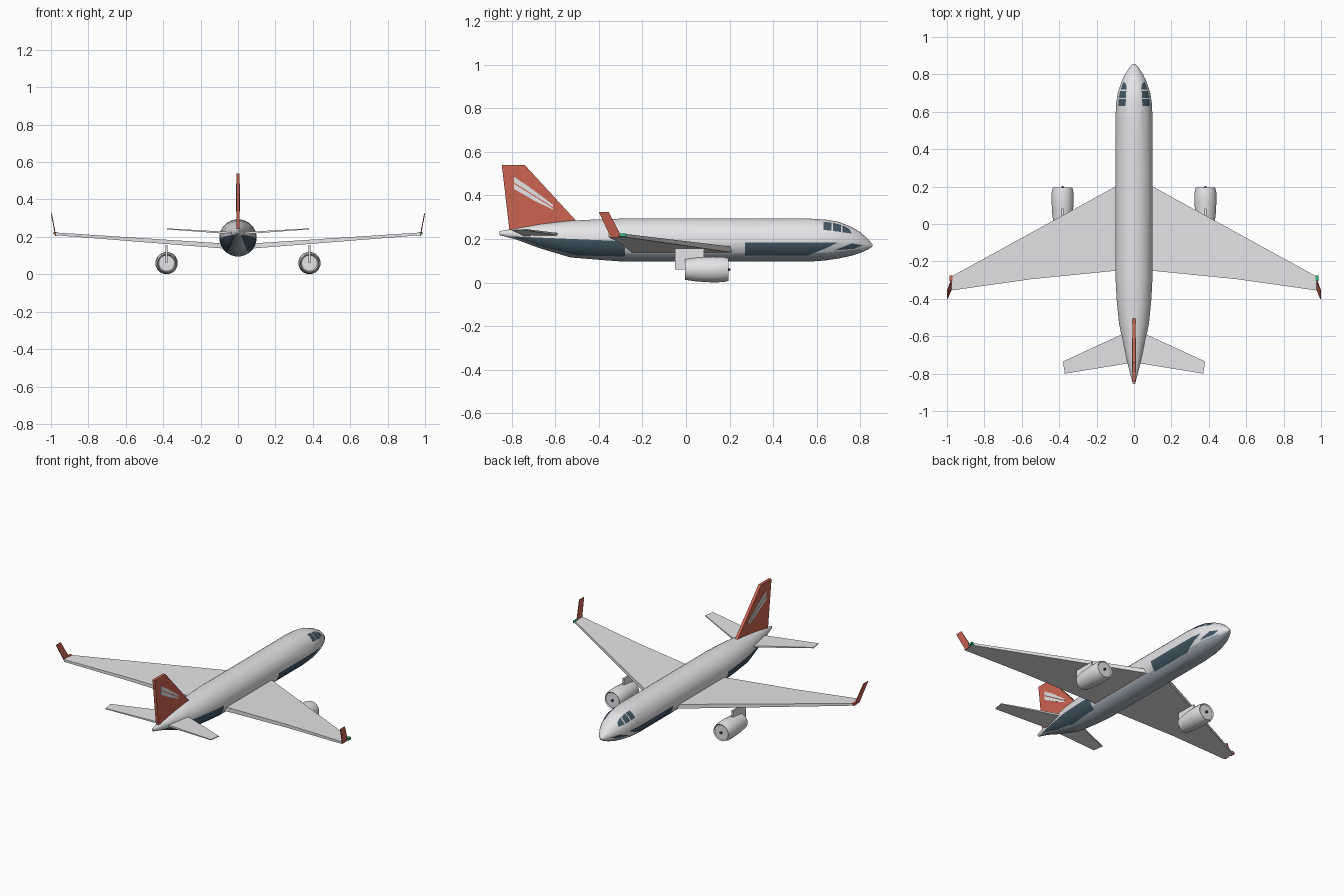
import bpy
import bmesh
import math
from mathutils import Vector

cube = bpy.data.objects.get("Cube")
if cube:
    bpy.data.objects.remove(cube, do_unlink=True)


def make_material(name, rgb):
    mat = bpy.data.materials.new(name)
    mat.use_nodes = True
    color = (*rgb, 1.0)
    mat.diffuse_color = color
    mat.node_tree.nodes["Principled BSDF"].inputs["Base Color"].default_value = color
    return mat


white = make_material("light grey paint", (0.78, 0.78, 0.8))
slate = make_material("dark slate", (0.055, 0.095, 0.13))
belly = make_material("belly blue grey", (0.42, 0.48, 0.54))
red = make_material("brick red", (0.6, 0.13, 0.085))
green = make_material("signal green", (0.03, 0.5, 0.19))


def finish(name, bm, materials, mirror=False, smooth=False):
    """Turn a bmesh into a named object."""
    bmesh.ops.recalc_face_normals(bm, faces=bm.faces)
    mesh = bpy.data.meshes.new(name)
    bm.to_mesh(mesh)
    bm.free()
    for mat in materials:
        mesh.materials.append(mat)
    if smooth:
        mesh.polygons.foreach_set("use_smooth", [True] * len(mesh.polygons))
        mesh.set_sharp_from_angle(angle=math.radians(35))
    obj = bpy.data.objects.new(name, mesh)
    bpy.context.collection.objects.link(obj)
    if mirror:
        obj.modifiers.new("mirror", "MIRROR")
    return obj


def loft(rings):
    """Skin a list of point rings and cap both ends."""
    bm = bmesh.new()
    rows = [[bm.verts.new(p) for p in ring] for ring in rings]
    count = len(rows[0])
    for a, b in zip(rows, rows[1:]):
        for i in range(count):
            j = (i + 1) % count
            bm.faces.new((a[i], a[j], b[j], b[i]))
    bm.faces.new(rows[0])
    bm.faces.new(rows[-1])
    return bm


def ellipse(x, y, z, rx, rz, sides):
    turns = [2 * math.pi * (i + 0.5) / sides for i in range(sides)]
    return [(x + rx * math.sin(t), y, z + rz * math.cos(t)) for t in turns]


def side_plate(name, outline, x, thick, mat, mirror=False):
    """Flat plate from a (y, z) outline; x may depend on height."""
    at = x if callable(x) else lambda z: x
    rings = [[(at(z) + s * thick / 2, y, z) for y, z in outline] for s in (-1, 1)]
    return finish(name, loft(rings), [mat], mirror)


def wing_slab(name, outline, height, thickness):
    """Mirrored slab from an (x, y) outline with dihedral and taper."""
    rings = [[(x, y, height(x) + s * thickness(x) / 2) for x, y in outline]
             for s in (-1, 1)]
    return finish(name, loft(rings), [white], mirror=True)


def edges_of(polygon):
    return zip(polygon, polygon[1:] + polygon[:1])


def inside(polygon, y, z):
    """Test a point against a convex clockwise polygon."""
    return all((b[0] - a[0]) * (z - a[1]) - (b[1] - a[1]) * (y - a[0]) < 0
               for a, b in edges_of(polygon))


# Fuselage stations: y, half width, bottom, top
stations = [
    (-0.855, 0.006, 0.218, 0.236), (-0.78, 0.026, 0.198, 0.25),
    (-0.67, 0.052, 0.157, 0.269), (-0.53, 0.081, 0.115, 0.285),
    (-0.4, 0.094, 0.104, 0.291), (-0.28, 0.1, 0.095, 0.295),
    (0.27, 0.1, 0.095, 0.295), (0.56, 0.1, 0.095, 0.295),
    (0.64, 0.097, 0.101, 0.29), (0.7, 0.088, 0.11, 0.28),
    (0.76, 0.068, 0.123, 0.256), (0.8, 0.049, 0.136, 0.232),
    (0.835, 0.026, 0.152, 0.2), (0.855, 0.006, 0.165, 0.176),
]
hull = loft([ellipse(0, y, (lo + hi) / 2, w, (hi - lo) / 2, 24)
             for y, w, lo, hi in stations])

# Painted side panels and cockpit panes, cut into the hull
paint = [
    [(-0.8, 0.212), (-0.28, 0.19), (-0.28, 0.12), (-0.5, 0.125), (-0.66, 0.165)],
    [(0.27, 0.185), (0.7, 0.185), (0.66, 0.165), (0.56, 0.125), (0.27, 0.125)],
    [(0.68, 0.148), (0.76, 0.18), (0.81, 0.172), (0.77, 0.155)],
    [(0.63, 0.279), (0.668, 0.275), (0.668, 0.238), (0.63, 0.242)],
    [(0.674, 0.274), (0.712, 0.265), (0.712, 0.232), (0.674, 0.237)],
    [(0.718, 0.263), (0.75, 0.246), (0.76, 0.225), (0.718, 0.231)],
]
for polygon in paint:
    for a, b in edges_of(polygon):
        bmesh.ops.bisect_plane(
            hull, geom=hull.verts[:] + hull.edges[:] + hull.faces[:], dist=1e-5,
            plane_co=Vector((0, *a)), plane_no=Vector((0, a[1] - b[1], b[0] - a[0])))
bmesh.ops.recalc_face_normals(hull, faces=hull.faces)
for face in hull.faces:
    center = face.calc_center_median()
    if any(inside(p, center.y, center.z) for p in paint):
        face.material_index = 1
    elif face.normal.z < -0.65:
        face.material_index = 2
finish("fuselage", hull, [white, slate, belly], smooth=True)

# Main wings and tailplane
wing_slab("main_wings",
          [(0, 0.255), (0.975, -0.28), (0.975, -0.355), (0.55, -0.295),
           (0.1, -0.25), (0, -0.25)],
          lambda x: 0.146 + 0.072 * x, lambda x: 0.028 - 0.014 * x)
wing_slab("tailplane",
          [(0, -0.56), (0.38, -0.735), (0.37, -0.8), (0, -0.74)],
          lambda x: 0.218 + 0.066 * x, lambda x: 0.012 - 0.018 * x)

# Winglets and wing tip lights
side_plate("winglets",
           [(-0.4, 0.325), (-0.355, 0.325), (-0.295, 0.21), (-0.345, 0.206)],
           lambda z: 0.975 + (z - 0.206) * 0.19, 0.005, red, mirror=True)
light = [(-0.305, 0.212), (-0.305, 0.226), (-0.276, 0.226), (-0.276, 0.212)]
side_plate("left_tip_light", light, 0.979, 0.016, green)
side_plate("right_tip_light", light, -0.979, 0.016, red)

# Tail fin with pale stripes on both sides
side_plate("tail_fin",
           [(-0.845, 0.54), (-0.74, 0.54), (-0.505, 0.285), (-0.6, 0.25), (-0.81, 0.24)],
           0, 0.018, red)
stripes = {
    "upper_fin_stripe": [(-0.79, 0.486), (-0.72, 0.44), (-0.61, 0.357),
                         (-0.61, 0.347), (-0.79, 0.46)],
    "lower_fin_stripe": [(-0.79, 0.454), (-0.61, 0.342), (-0.61, 0.335),
                         (-0.69, 0.373), (-0.79, 0.43)],
}
for name, outline in stripes.items():
    side_plate(name, outline, 0.0095, 0.003, white, mirror=True)

# Engines, spinners and pylons
engine_x, engine_z = 0.382, 0.06


def engine_part(name, profile, mat, sides):
    rings = [ellipse(engine_x, y, engine_z, r, r, sides) for y, r in profile]
    finish(name, loft(rings), [mat], mirror=True, smooth=True)


engine_part("engines",
            [(0.005, 0.042), (-0.005, 0.048), (0.05, 0.056), (0.12, 0.06),
             (0.17, 0.059), (0.195, 0.053), (0.19, 0.047)], white, 16)
engine_part("engine_spinners", [(0.185, 0.008), (0.198, 0.007), (0.204, 0.003)], slate, 8)
side_plate("engine_pylons",
           [(-0.05, 0.06), (-0.05, 0.157), (0.083, 0.157), (0.083, 0.06)],
           engine_x, 0.012, white, mirror=True)
